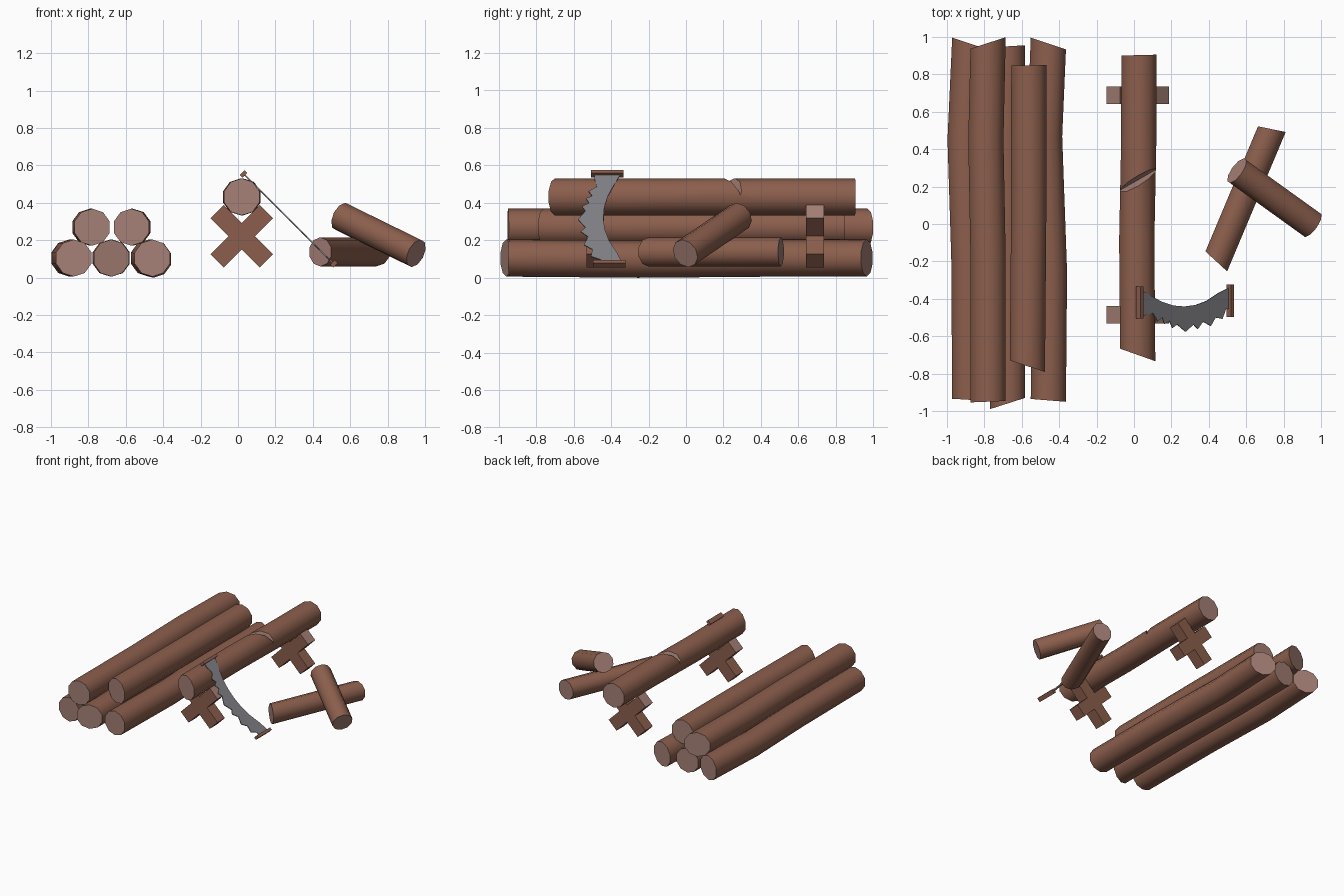
import bpy, bmesh, math
from mathutils import Vector, Matrix

old = bpy.data.objects.get("Cube")
if old:
    bpy.data.objects.remove(old, do_unlink=True)


def material(name, rgb):
    m = bpy.data.materials.new(name)
    m.use_nodes = True
    m.diffuse_color = (*rgb, 1)
    m.node_tree.nodes["Principled BSDF"].inputs["Base Color"].default_value = (*rgb, 1)
    return m


BARK = material("brown bark", (0.262, 0.114, 0.074))
CUT = material("pale cut wood", (0.376, 0.216, 0.181))
STEEL = material("grey steel", (0.223, 0.216, 0.235))


def finish(name, bm, mats, smooth=False):
    bmesh.ops.recalc_face_normals(bm, faces=bm.faces[:])
    mesh = bpy.data.meshes.new(name)
    bm.to_mesh(mesh)
    bm.free()
    for m in mats:
        mesh.materials.append(m)
    obj = bpy.data.objects.new(name, mesh)
    bpy.context.collection.objects.link(obj)
    if smooth:
        mesh.polygons.foreach_set("use_smooth", [True] * len(mesh.polygons))
        mesh.set_sharp_from_angle(angle=math.radians(45))
    return obj


def log(name, start, end, r, bends=(), slant=(0, 0)):
    """Ten-sided log; bends are (fraction, side, lift), slant skews each end."""
    start, end = Vector(start), Vector(end)
    axis = (end - start).normalized()
    side = axis.cross(Vector((0, 0, 1))).normalized()
    up = side.cross(axis)
    rings = [(0, 0, 0, slant[0])] + [(*b, 0) for b in bends] + [(1, 0, 0, slant[1])]
    bm = bmesh.new()
    loops = []
    for f, dx, dz, skew in rings:
        c = start.lerp(end, f) + side * dx + up * dz
        loop = []
        for i in range(10):
            a = math.radians(18 + 36 * i)
            u = math.cos(a) * r
            loop.append(bm.verts.new(c + side * u + up * math.sin(a) * r + axis * skew * u))
        loops.append(loop)
    for a, b in zip(loops, loops[1:]):
        for i in range(10):
            j = (i + 1) % 10
            bm.faces.new((a[i], a[j], b[j], b[i]))
    for cap in (loops[0], loops[-1]):
        bm.faces.new(cap).material_index = 1
    return finish(name, bm, (BARK, CUT), smooth=True)


def box(name, centre, size, angle=0, pale_top=False):
    bm = bmesh.new()
    bmesh.ops.create_cube(bm, size=1)
    if pale_top:
        for f in bm.faces:
            f.material_index = int(f.normal.z > 0.9)
    bmesh.ops.transform(bm, verts=bm.verts, matrix=Matrix.Translation(centre)
                        @ Matrix.Rotation(math.radians(angle), 4, 'Y')
                        @ Matrix.Diagonal((*size, 1)))
    return finish(name, bm, (BARK, CUT))


def prism(name, outline, to_world, thickness, mats, index=0):
    """Extrude a flat outline symmetrically along its third axis."""
    bm = bmesh.new()
    h = thickness / 2
    lo, hi = ([bm.verts.new(to_world(u, v, w)) for u, v in outline] for w in (-h, h))
    n = len(outline)
    bm.faces.new(lo)
    bm.faces.new(hi)
    for i in range(n):
        j = (i + 1) % n
        bm.faces.new((lo[i], lo[j], hi[j], hi[i]))
    for f in bm.faces:
        f.material_index = index
    return finish(name, bm, mats)


# Stacked logs
R = 0.099
log("stack_log_lower_left", (-0.878, -0.94, 0.105), (-0.878, 0.965, 0.105), R,
    [(0.4, -0.005, 0), (0.73, -0.025, 0)], (-0.06, -0.33))
log("stack_log_lower_middle", (-0.677, -0.96, 0.105), (-0.677, 0.95, 0.105), R,
    [(0.35, 0.004, 0), (0.7, -0.006, 0)], (0.32, 0.06))
log("stack_log_lower_right", (-0.458, -0.943, 0.105), (-0.458, 0.965, 0.105), R,
    [(0.36, 0.006, -0.006), (0.74, -0.02, 0)], (-0.08, -0.33))
log("stack_log_upper_left", (-0.78, -0.95, 0.27), (-0.78, 0.968, 0.27), R,
    [(0.4, 0, 0), (0.73, -0.012, 0)], (0.04, 0.33))
log("stack_log_upper_right", (-0.57, -0.76, 0.27), (-0.562, 0.848, 0.27), R,
    [(0.5, 0.003, 0)], (-0.32, 0.02))

# Log on the sawhorses, with a sawn notch
work = log("sawhorse_log", (0.02, -0.7, 0.432), (0.027, 0.903, 0.432), R,
           [(0.38, -0.008, 0), (0.7, 0, 0)], (-0.35, 0.03))
turn = Matrix.Translation((0.02, 0.235, 0)) @ Matrix.Rotation(math.radians(30), 4, 'Z')
cutter = prism("notch_cutter", [(-0.035, 0.55), (0.025, 0.55), (0, 0.44)],
               lambda u, v, w: turn @ Vector((w, u, v)), 0.5, (BARK, CUT), 1)
cutter.hide_render = True
mod = work.modifiers.new("notch", 'BOOLEAN')
mod.operation = 'DIFFERENCE'
mod.solver = 'EXACT'
mod.object = cutter
bpy.context.view_layer.objects.active = work
bpy.ops.object.modifier_apply(modifier=mod.name)
bpy.data.objects.remove(cutter, do_unlink=True)

# Crossed sawhorse beams
for place, y in (("front", -0.485), ("back", 0.688)):
    for lean, angle in (("right", 45), ("left", -45)):
        box(f"{place}_sawhorse_beam_{lean}", (0.02, y, 0.222), (0.1, 0.095, 0.372),
            angle, pale_top=True)

# Two short sawn pieces
log("short_log_lying", (0.44, -0.2, 0.138), (0.737, 0.507, 0.138), 0.078,
    slant=(-0.36, -0.62 + 0.82))
slanted = bpy.data.objects["short_log_lying"]
log("short_log_leaning", (0.952, -0.004, 0.13), (0.55, 0.285, 0.327), 0.079)


# Saw blade: curved back and toothed edge in a plane leaning on the log
def blade_plane(x, y, w):
    return Vector((x + w * 0.707, y, 0.585 - x + w * 0.707))


back = [(0.035, -0.35), (0.1, -0.39), (0.15, -0.417), (0.21, -0.436), (0.27, -0.441),
        (0.33, -0.433), (0.39, -0.41), (0.45, -0.37), (0.51, -0.34)]
teeth = [(0.51, -0.455), (0.49, -0.455), (0.472, -0.507), (0.435, -0.5), (0.41, -0.545),
         (0.368, -0.522), (0.34, -0.562), (0.318, -0.537), (0.275, -0.576),
         (0.23, -0.537), (0.205, -0.556), (0.188, -0.517), (0.162, -0.535),
         (0.15, -0.5), (0.125, -0.52), (0.1, -0.476), (0.06, -0.488), (0.035, -0.488)]
prism("saw_blade", back + teeth, blade_plane, 0.006, (STEEL,))

# Saw handles
box("saw_handle_upper", (0.03, -0.42, 0.555), (0.022, 0.172, 0.036), 45)
box("saw_handle_lower", (0.514, -0.41, 0.075), (0.022, 0.172, 0.034), 45)
